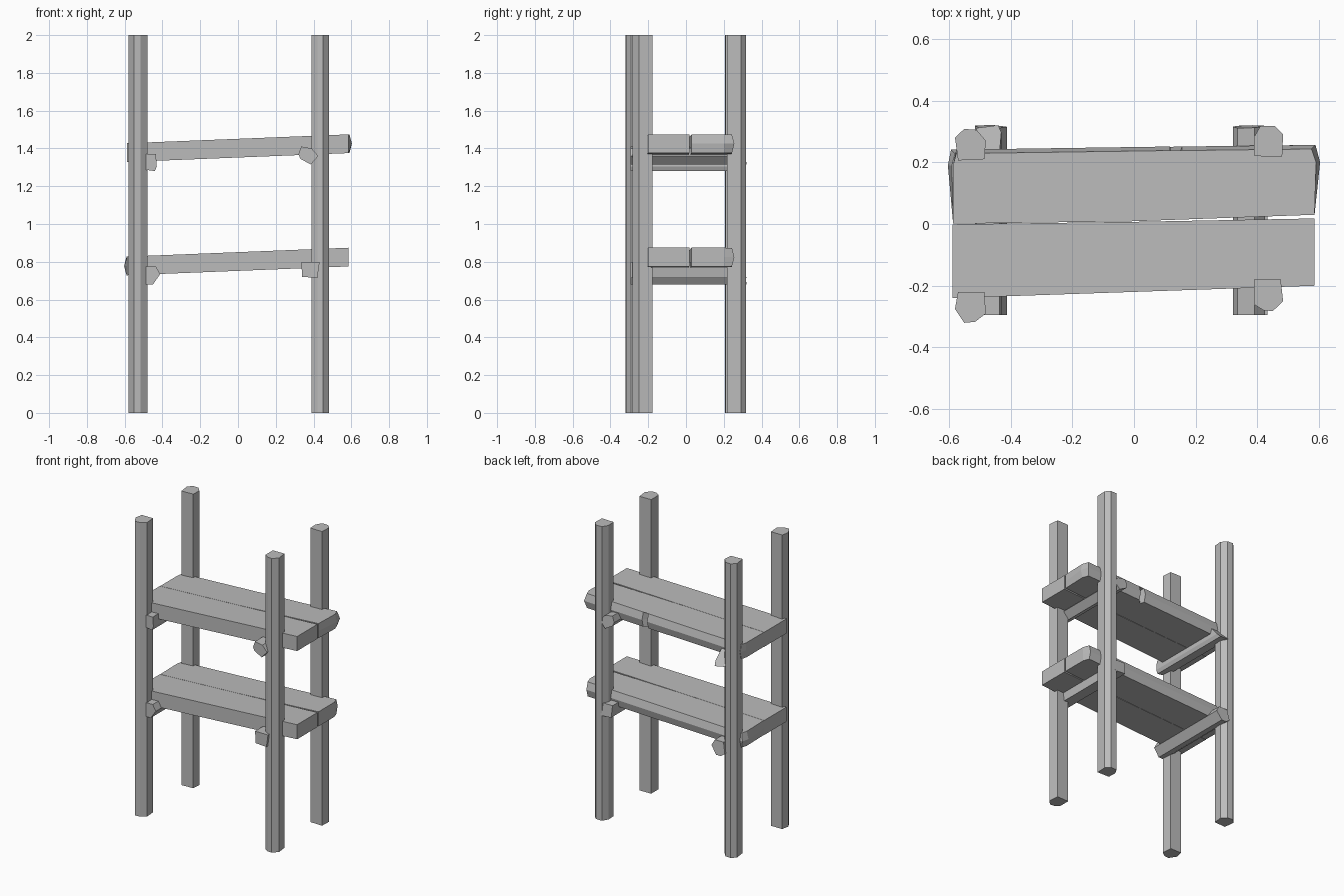
import bpy, bmesh

if "Cube" in bpy.data.objects:
    bpy.data.objects.remove(bpy.data.objects["Cube"])

wood = bpy.data.materials.new("grey_wood")
wood.diffuse_color = (0.5, 0.5, 0.5, 1)
wood.use_nodes = True
wood.node_tree.nodes["Principled BSDF"].inputs["Base Color"].default_value = wood.diffuse_color


def loft(name, rings):
    """Solid through matching rings of 3D points, closed by end caps."""
    bm = bmesh.new()
    loops = [[bm.verts.new(p) for p in ring] for ring in rings]
    n = len(loops[0])
    for a, b in zip(loops, loops[1:]):
        for i in range(n):
            j = (i + 1) % n
            bm.faces.new((a[i], a[j], b[j], b[i]))
    caps = [bm.faces.new(loops[0]), bm.faces.new(loops[-1])]
    bmesh.ops.triangulate(bm, faces=caps)
    bmesh.ops.recalc_face_normals(bm, faces=bm.faces)
    mesh = bpy.data.meshes.new(name)
    bm.to_mesh(mesh)
    bm.free()
    mesh.materials.append(wood)
    obj = bpy.data.objects.new(name, mesh)
    bpy.context.collection.objects.link(obj)
    return obj


# Four roughly hewn posts
posts = {
    "front_left_post": [(-.58, -.275), (-.57, -.22), (-.485, -.22), (-.48, -.29), (-.515, -.317), (-.55, -.32)],
    "front_right_post": [(.388, -.26), (.388, -.18), (.475, -.178), (.483, -.25), (.45, -.282), (.42, -.28)],
    "back_left_post": [(-.57, .206), (-.485, .21), (-.48, .27), (-.51, .305), (-.55, .308), (-.58, .28)],
    "back_right_post": [(.39, .22), (.48, .218), (.483, .29), (.455, .318), (.41, .318), (.388, .28)],
}
for name, outline in posts.items():
    loft(name, [[(x, y, z) for x, y in outline] for z in (0, 2)])

# Cross beams under the planks, as x-z sections running front to back
beams = {
    "upper_left_beam": [(-.51, 1.29), (-.44, 1.28), (-.43, 1.305), (-.435, 1.37), (-.51, 1.37)],
    "lower_left_beam": [(-.515, .70), (-.485, .68), (-.45, .68), (-.412, .735), (-.435, .775), (-.50, .775)],
    "upper_right_beam": [(.32, 1.37), (.33, 1.345), (.385, 1.315), (.425, 1.36), (.39, 1.40), (.335, 1.41)],
    "lower_right_beam": [(.34, .72), (.42, .715), (.432, .80), (.335, .80)],
}
for name, section in beams.items():
    top = max(z for x, z in section)
    # the upper left beam ends in a wedge at the back
    cut = 0.9 if name == "upper_left_beam" else 0.1
    loft(name, [[(x, -.295, z) for x, z in section],
                [(x, .32 - cut * max(0, z - top + .09), z) for x, z in section]])


def plank_z(x, base, t):
    return base + 0.04 * x + 0.099 * t


# Two slanted shelves of two planks each
for level, base, flip in (("upper", 1.352, 1), ("lower", .752, -1)):
    front = [(-.588, -.24), (.585, -.20), (.585, .018), (0, .007), (-.588, -.001)]
    loft(level + "_front_plank",
         [[(x, y, plank_z(x, base, t)) for x, y in front] for t in (0, 1)])

    # Back plank: bulging back edge, one chipped end, split in the upper one
    rings = []
    for t, bulge, tip in ((0, 0, .21), (.5, .013, .17), (1, 0, .115)):
        left = -.586 if flip > 0 else -.590 - bulge
        right = .590 + bulge if flip > 0 else .585
        ring = [(-.586, .001), (0, .009), (.585, .03),
                (right, .20), (right - .015, .243 + bulge)]
        if flip > 0:
            ring += [(.155, .238 + bulge), (.124, tip), (.117, .238 + bulge)]
        ring += [(left + .01, .228 + bulge), (left, .19)]
        rings.append([(x, y, plank_z(x, base, t)) for x, y in ring])
    loft(level + "_back_plank", rings)
